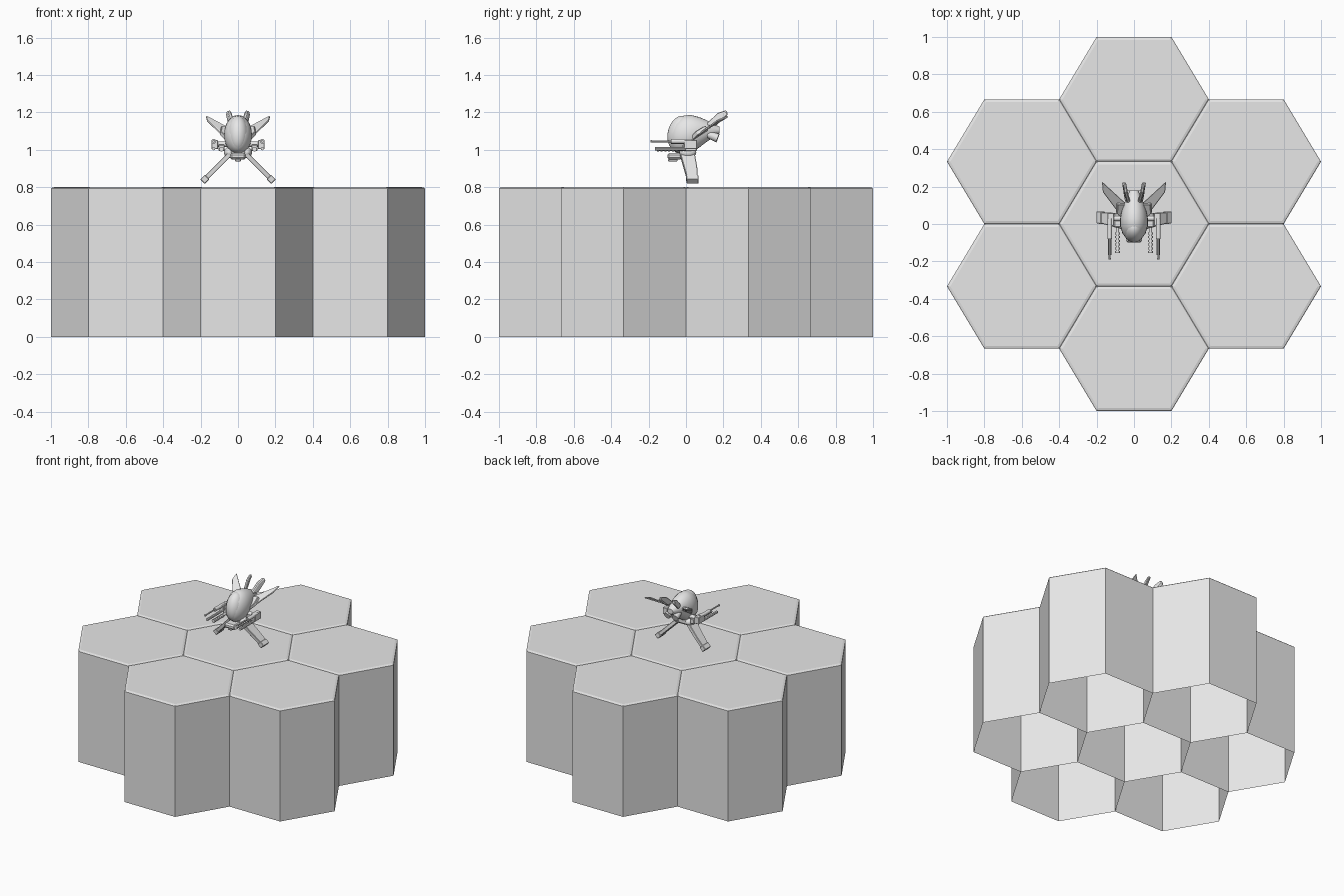
import bpy, bmesh, math
from mathutils import Vector, Matrix

if "Cube" in bpy.data.objects:
    bpy.data.objects.remove(bpy.data.objects["Cube"], do_unlink=True)

GREY = bpy.data.materials.new("plain grey")
GREY.use_nodes = True
GREY.diffuse_color = (0.8, 0.8, 0.8, 1)
GREY.node_tree.nodes["Principled BSDF"].inputs["Base Color"].default_value = (0.8, 0.8, 0.8, 1)


def finish(name, bm, mirror=False, smooth=False, bevel=0, closed=True):
    if closed:
        bmesh.ops.recalc_face_normals(bm, faces=bm.faces[:])
    mesh = bpy.data.meshes.new(name)
    bm.to_mesh(mesh)
    bm.free()
    mesh.materials.append(GREY)
    obj = bpy.data.objects.new(name, mesh)
    bpy.context.collection.objects.link(obj)
    if bevel:
        mod = obj.modifiers.new("soft edges", 'BEVEL')
        mod.width, mod.segments = bevel, 1
    if mirror:
        obj.modifiers.new("other side", 'MIRROR')
    if smooth:
        bpy.ops.object.select_all(action='DESELECT')
        obj.select_set(True)
        bpy.context.view_layer.objects.active = obj
        bpy.ops.object.shade_smooth_by_angle(angle=math.radians(40))
    return obj


def loft(bm, rings, caps=(True, True)):
    """Skin a list of equal rings of points."""
    rows = [[bm.verts.new(p) for p in ring] for ring in rings]
    n = len(rows[0])
    for a, b in zip(rows, rows[1:]):
        for i in range(n):
            j = (i + 1) % n
            bm.faces.new((a[i], a[j], b[j], b[i]))
    if caps[0]:
        bm.faces.new(rows[0][::-1])
    if caps[1]:
        bm.faces.new(rows[-1])


def plate(name, corners, thickness, mirror=True, bevel=0.003):
    pts = [Vector(c) for c in corners]
    off = (pts[1] - pts[0]).cross(pts[2] - pts[0]).normalized() * thickness / 2
    bm = bmesh.new()
    loft(bm, [[p - off for p in pts], [p + off for p in pts]])
    return finish(name, bm, mirror, bevel=bevel)


def rod(name, a, b, r1, r2=None, sides=12):
    a, b = Vector(a), Vector(b)
    bm = bmesh.new()
    turn = (b - a).to_track_quat('Z', 'Y').to_matrix().to_4x4()
    bmesh.ops.create_cone(bm, cap_ends=True, segments=sides, radius1=r1,
                          radius2=r1 if r2 is None else r2, depth=(b - a).length,
                          matrix=Matrix.Translation((a + b) / 2) @ turn)
    return finish(name, bm, True, True)


def box(name, centre, size, bevel=0.003, mirror=True):
    bm = bmesh.new()
    bmesh.ops.create_cube(bm, size=1, matrix=Matrix.Translation(centre) @ Matrix.Diagonal((*size, 1)))
    return finish(name, bm, mirror, bevel=bevel)


def ball(name, centre, size, tilt=0, mirror=False):
    bm = bmesh.new()
    bmesh.ops.create_uvsphere(bm, u_segments=24, v_segments=16, radius=1,
                              matrix=Matrix.Translation(centre) @ Matrix.Rotation(math.radians(tilt), 4, 'X')
                              @ Matrix.Diagonal((*size, 1)))
    return finish(name, bm, mirror, True)


# Base: seven hexagonal columns, chamfered on top and open underneath
def hexagon(cx, cy, z, s):
    shape = [(0.4, 0), (0.2, 1 / 3), (-0.2, 1 / 3), (-0.4, 0), (-0.2, -1 / 3), (0.2, -1 / 3)]
    return [(cx + x * s, cy + y * s, z) for x, y in shape]


cells = [(0, 0), (0, 2 / 3), (0, -2 / 3)] + [(x, y) for x in (-0.6, 0.6) for y in (-1 / 3, 1 / 3)]
for cx, cy in cells:
    bm = bmesh.new()
    loft(bm, [hexagon(cx, cy, 0, 1), hexagon(cx, cy, 0.792, 1),
              hexagon(cx, cy, 0.797, 0.985), hexagon(cx, cy, 0.8, 0.955)], caps=(False, True))
    finish("hexagon_column", bm, closed=False)

# Hull: oval sections from nose to tail (y, centre z, half width, half height)
sections = [(-0.092, 1.06, 0.018, 0.025), (-0.08, 1.066, 0.04, 0.062), (-0.05, 1.073, 0.062, 0.09),
            (-0.01, 1.079, 0.074, 0.105), (0.03, 1.085, 0.074, 0.1), (0.07, 1.093, 0.066, 0.082),
            (0.11, 1.1, 0.052, 0.058), (0.15, 1.103, 0.036, 0.035), (0.18, 1.105, 0.022, 0.018)]
bm = bmesh.new()
angles = [math.tau * i / 24 for i in range(24)]
loft(bm, [[(w * math.cos(t), y, z + h * math.sin(t)) for t in angles] for y, z, w, h in sections])
finish("hull", bm, smooth=True)
ball("canopy", (0, -0.03, 1.085), (0.056, 0.068, 0.098), -12)

# Chin and belly
box("chin", (0, -0.06, 0.965), (0.085, 0.08, 0.035), 0.01, False)
box("chin_sensor", (0, -0.07, 0.944), (0.03, 0.05, 0.014), 0.004, False)
box("belly", (0, 0.005, 0.985), (0.09, 0.08, 0.05), 0.012, False)

# Swept upper wings and tail fins
plate("upper_wing", [(0.06, 0.03, 1.055), (0.165, 0.17, 1.158), (0.17, 0.225, 1.178), (0.05, 0.115, 1.115)], 0.012)
plate("wing_root", [(0.055, 0.02, 1.05), (0.095, 0.06, 1.09), (0.09, 0.11, 1.12), (0.04, 0.11, 1.11)], 0.024)
plate("tail_fin", [(0.024, 0.1, 1.13), (0.044, 0.17, 1.195), (0.05, 0.215, 1.21),
                   (0.056, 0.225, 1.19), (0.045, 0.16, 1.13)], 0.02, bevel=0.005)
rod("rear_thruster", (0.028, 0.11, 1.085), (0.032, 0.17, 1.062), 0.018, 0.024)

# Lower legs: tapered slanting blades with feet
plate("leg", [(0.035, -0.035, 0.985), (0.185, 0.008, 0.835), (0.185, 0.064, 0.835),
              (0.12, 0.06, 0.9), (0.035, 0.045, 0.985)], 0.026)
plate("foot", [(0.165, 0.0, 0.855), (0.19, 0.003, 0.83), (0.19, 0.068, 0.83), (0.165, 0.066, 0.855)], 0.034)
ball("hip_joint", (0.045, 0.01, 0.985), (0.03, 0.045, 0.03), mirror=True)

# Weapon pods on short arms
rod("pod_arm", (0.05, 0.03, 1.03), (0.14, 0.03, 1.03), 0.014)
box("pod_housing", (0.125, 0.025, 1.028), (0.035, 0.07, 0.05))
box("inner_housing", (0.088, 0.02, 1.01), (0.032, 0.075, 0.034))
rod("outer_receiver", (0.13, 0.03, 1.045), (0.13, -0.08, 1.045), 0.013)
rod("outer_barrel", (0.13, -0.07, 1.045), (0.13, -0.187, 1.045), 0.005, sides=8)
rod("lower_barrel", (0.13, 0.0, 1.006), (0.13, -0.165, 1.006), 0.009, sides=8)
rod("inner_cannon", (0.088, 0.0, 1.003), (0.088, -0.155, 1.003), 0.009)
for i in range(6):
    y = -0.045 - i * 0.02
    rod("cannon_ring", (0.088, y, 1.003), (0.088, y - 0.01, 1.003), 0.0125)
rod("muzzle_tip", (0.13, -0.182, 1.045), (0.13, -0.19, 1.045), 0.007, sides=8)
